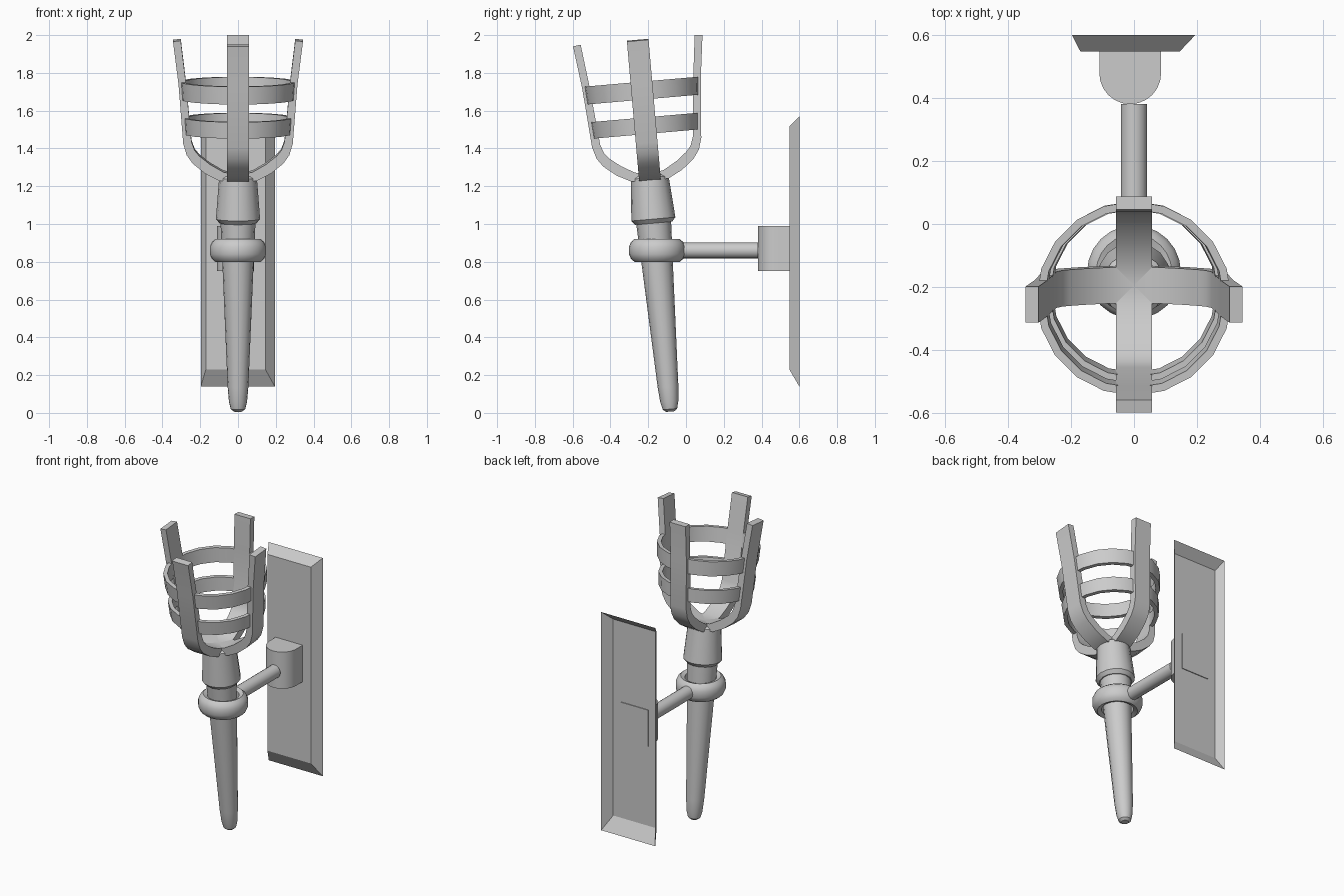
import bpy, bmesh, math
from mathutils import Matrix

if "Cube" in bpy.data.objects:
    bpy.data.objects.remove(bpy.data.objects["Cube"])

# Torch frame: leans 5 degrees forward from the wall
LEAN = Matrix.Translation((0, -0.083, 0)) @ Matrix.Rotation(math.radians(5), 4, 'X')


def finish(name, bm, matrix=Matrix(), smooth=None, closed=True):
    if closed:
        bmesh.ops.recalc_face_normals(bm, faces=bm.faces)
    bm.transform(matrix)
    mesh = bpy.data.meshes.new(name)
    bm.to_mesh(mesh)
    bm.free()
    ob = bpy.data.objects.new(name, mesh)
    bpy.context.collection.objects.link(ob)
    if smooth:
        bpy.ops.object.select_all(action='DESELECT')
        ob.select_set(True)
        bpy.context.view_layer.objects.active = ob
        bpy.ops.object.shade_smooth_by_angle(angle=math.radians(smooth))
    return ob


def lathe(name, profile, n, matrix, smooth=35, loop=False):
    """Revolve (radius, height) points; loop joins last ring to first."""
    bm = bmesh.new()
    rings = [[bm.verts.new((r * math.cos(2 * math.pi * i / n),
                            r * math.sin(2 * math.pi * i / n), z)) for i in range(n)]
             for r, z in profile]
    pairs = list(zip(rings, rings[1:])) + ([(rings[-1], rings[0])] if loop else [])
    for a, b in pairs:
        for i in range(n):
            j = (i + 1) % n
            bm.faces.new((a[i], a[j], b[j], b[i]))
    if not loop:
        bm.faces.new(rings[0][::-1])
        bm.faces.new(rings[-1])
    return finish(name, bm, matrix, smooth)


def band(name, outer, inner, width, matrix):
    """U-shaped strap: mirrored half profile in xz, extruded along y."""
    def full(pts):
        return [(-x, z) for x, z in pts[:0:-1]] + pts
    bm = bmesh.new()
    rows = [[bm.verts.new((x, y, z)) for (x, z), y in
             ((o, -width / 2), (o, width / 2), (i, width / 2), (i, -width / 2))]
            for o, i in zip(full(outer), full(inner))]
    for a, b in zip(rows, rows[1:]):
        for k in range(4):
            m = (k + 1) % 4
            bm.faces.new((a[k], a[m], b[m], b[k]))
    bm.faces.new(rows[0])
    bm.faces.new(rows[-1])
    return finish(name, bm, matrix, 30)


# Tapered handle and the collar under the basket
lathe("handle", [(0.022, 0.007), (0.038, 0.02), (0.048, 0.06), (0.055, 0.14),
                 (0.083, 0.8), (0.094, 1.04)], 16, LEAN)
lathe("collar", [(0.098, 1.008), (0.117, 1.03), (0.114, 1.07), (0.1, 1.25), (0.085, 1.262)],
      16, LEAN)

# Basket: two crossed straps form the four uprights
outer = [(0, 1.23), (0.1, 1.238), (0.175, 1.277), (0.24, 1.33), (0.272, 1.375),
         (0.29, 1.435), (0.315, 1.75), (0.344, 1.978)]
inner = [(0, 1.272), (0.075, 1.283), (0.148, 1.325), (0.205, 1.37), (0.23, 1.4),
         (0.246, 1.445), (0.277, 1.77), (0.303, 1.983)]
band("basket_strap_side", outer, inner, 0.115, LEAN)
band("basket_strap_front", outer, inner, 0.115, LEAN @ Matrix.Rotation(math.pi / 2, 4, 'Z'))

# Two hoops around the basket
for name, r, z0, z1 in (("lower_hoop", 0.288, 1.482, 1.57), ("upper_hoop", 0.306, 1.665, 1.76)):
    lathe(name, [(r - 0.004, z0), (r + 0.003, z1), (r - 0.022, z1), (r - 0.029, z0)],
          20, LEAN, 30, loop=True)

# Level holding ring
lathe("holding_ring", [(0.095, 0.81), (0.12, 0.8), (0.138, 0.815), (0.149, 0.84), (0.149, 0.88),
                       (0.138, 0.905), (0.12, 0.92), (0.095, 0.91)], 24,
      Matrix.Translation((0, -0.153, 0)), 40, loop=True)

# Arm from ring to wall block
lathe("arm", [(0.042, 0.02), (0.042, 0.42)], 16,
      Matrix.Translation((0, 0, 0.86)) @ Matrix.Rotation(-math.pi / 2, 4, 'X')
      @ Matrix.Translation((0, 0, -0.04)))

# Wall block with rounded front
bm = bmesh.new()
pts = [(0.098, 0.552), (-0.098, 0.552)]
pts += [(-0.098 * math.cos(math.pi * i / 12), 0.478 - 0.098 * math.sin(math.pi * i / 12))
        for i in range(13)]
face = bm.faces.new([bm.verts.new((x - 0.012, y, 0.75)) for x, y in pts])
ext = bmesh.ops.extrude_face_region(bm, geom=[face])
bmesh.ops.translate(bm, vec=(0, 0, 0.24),
                    verts=[v for v in ext["geom"] if isinstance(v, bmesh.types.BMVert)])
finish("wall_block", bm, smooth=30)

# Wall plate: bevelled pan, open at the back
bm = bmesh.new()
front = [bm.verts.new((x, 0.547, z)) for x, z in
         ((-0.17, 0.23), (0.145, 0.23), (0.145, 1.517), (-0.17, 1.517))]
back = [bm.verts.new((x, 0.6, z)) for x, z in
        ((-0.197, 0.14), (0.195, 0.14), (0.195, 1.57), (-0.197, 1.57))]
bm.faces.new(front)
for i in range(4):
    j = (i + 1) % 4
    bm.faces.new((front[j], front[i], back[i], back[j]))
finish("wall_plate", bm, closed=False)
